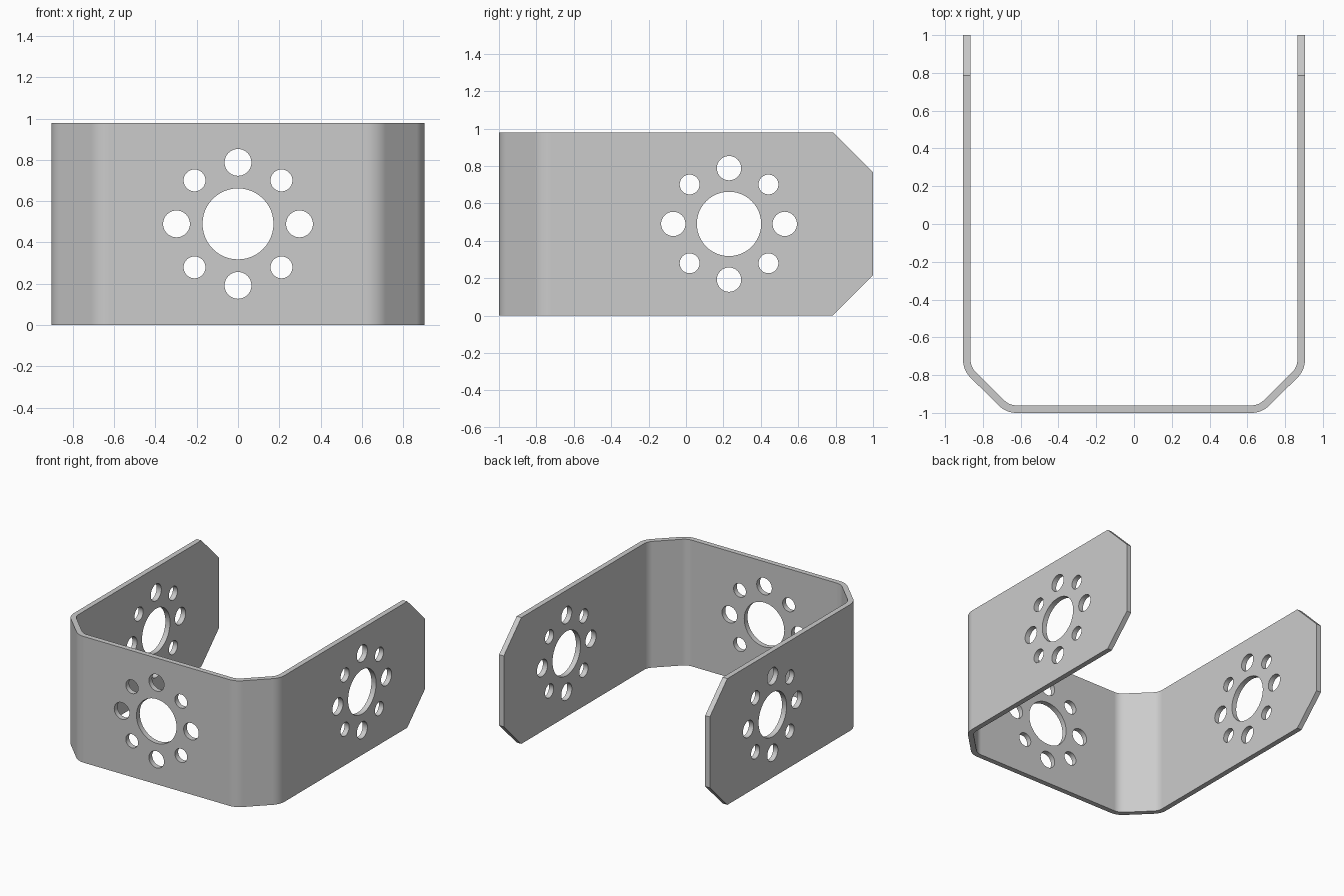
import bpy, bmesh
from math import pi, sin, cos, radians
from mathutils import Matrix

if "Cube" in bpy.data.objects:
    bpy.data.objects.remove(bpy.data.objects["Cube"], do_unlink=True)

HEIGHT, HALF_W, THICK = 0.98, 0.905, 0.04
BEND_R, STEPS = 0.13, 8
MID = HEIGHT / 2

steel = bpy.data.materials.new("grey steel")
steel.use_nodes = True
colour = (0.6, 0.6, 0.6, 1)
steel.diffuse_color = colour
steel.node_tree.nodes["Principled BSDF"].inputs["Base Color"].default_value = colour


def make_object(name, bm):
    bmesh.ops.recalc_face_normals(bm, faces=bm.faces[:])
    mesh = bpy.data.meshes.new(name)
    bm.to_mesh(mesh)
    bm.free()
    mesh.materials.append(steel)
    obj = bpy.data.objects.new(name, mesh)
    bpy.context.collection.objects.link(obj)
    return obj


def bent_line(inset):
    """Plan outline of the strip, right arm to left arm, with two 45 degree bends per side."""
    r = BEND_R - inset
    half = [(-HALF_W + inset, 1)]
    for cx, cy, start in ((-HALF_W + BEND_R, -0.72, 180), (-0.623, BEND_R - 1, 225)):
        for i in range(STEPS + 1):
            a = radians(start + 45 * i / STEPS)
            half.append((cx + r * cos(a), cy + r * sin(a)))
    return half + [(-x, y) for x, y in reversed(half)]


# Bent strip: a row of quads between outer and inner lines, extruded up
bm = bmesh.new()
outer = [bm.verts.new((x, y, 0)) for x, y in bent_line(0)]
inner = [bm.verts.new((x, y, 0)) for x, y in bent_line(THICK)]
for i in range(len(outer) - 1):
    bm.faces.new((outer[i], outer[i + 1], inner[i + 1], inner[i]))
ext = bmesh.ops.extrude_face_region(bm, geom=bm.faces[:])
top = [v for v in ext["geom"] if isinstance(v, bmesh.types.BMVert)]
bmesh.ops.translate(bm, verts=top, vec=(0, 0, HEIGHT))
bracket = make_object("bent_bracket", bm)

# Cutters: a hole pattern for the front and one through both arms
bm = bmesh.new()


def drill(matrix, radius, depth, u=0, v=0):
    bmesh.ops.create_cone(bm, cap_ends=True, segments=48, radius1=radius, radius2=radius,
                          depth=depth, matrix=matrix @ Matrix.Translation((u, v, 0)))


def hole_pattern(matrix, depth):
    drill(matrix, 0.172, depth)
    for i in range(8):
        a = i * pi / 4
        drill(matrix, 0.053 if i % 2 else 0.065, depth, 0.298 * cos(a), 0.298 * sin(a))


hole_pattern(Matrix.Translation((0, -0.98, MID)) @ Matrix.Rotation(pi / 2, 4, 'X'), 0.2)
hole_pattern(Matrix.Translation((0, 0.23, MID)) @ Matrix.Rotation(pi / 2, 4, 'Y'), 2.4)

# Corner cutters for the clipped arm ends
for z, angle in ((0, -45), (HEIGHT, 45)):
    bmesh.ops.create_cube(bm, size=1, matrix=Matrix.Translation((0, 1, z))
                          @ Matrix.Rotation(radians(angle), 4, 'X')
                          @ Matrix.Diagonal((2.4, 0.304, 0.6, 1)))
cutter = make_object("hole_cutter", bm)
cutter.hide_render = True

# Cut, then smooth the bends while keeping the flats flat
bpy.ops.object.select_all(action='DESELECT')
bpy.context.view_layer.objects.active = bracket
bracket.select_set(True)
cut = bracket.modifiers.new("cut", 'BOOLEAN')
cut.operation = 'DIFFERENCE'
cut.solver = 'EXACT'
cut.object = cutter
bpy.ops.object.modifier_apply(modifier=cut.name)
bpy.data.objects.remove(cutter, do_unlink=True)
bpy.ops.object.shade_smooth_by_angle(angle=radians(30))
weighted = bracket.modifiers.new("flat_normals", 'WEIGHTED_NORMAL')
weighted.keep_sharp = True
